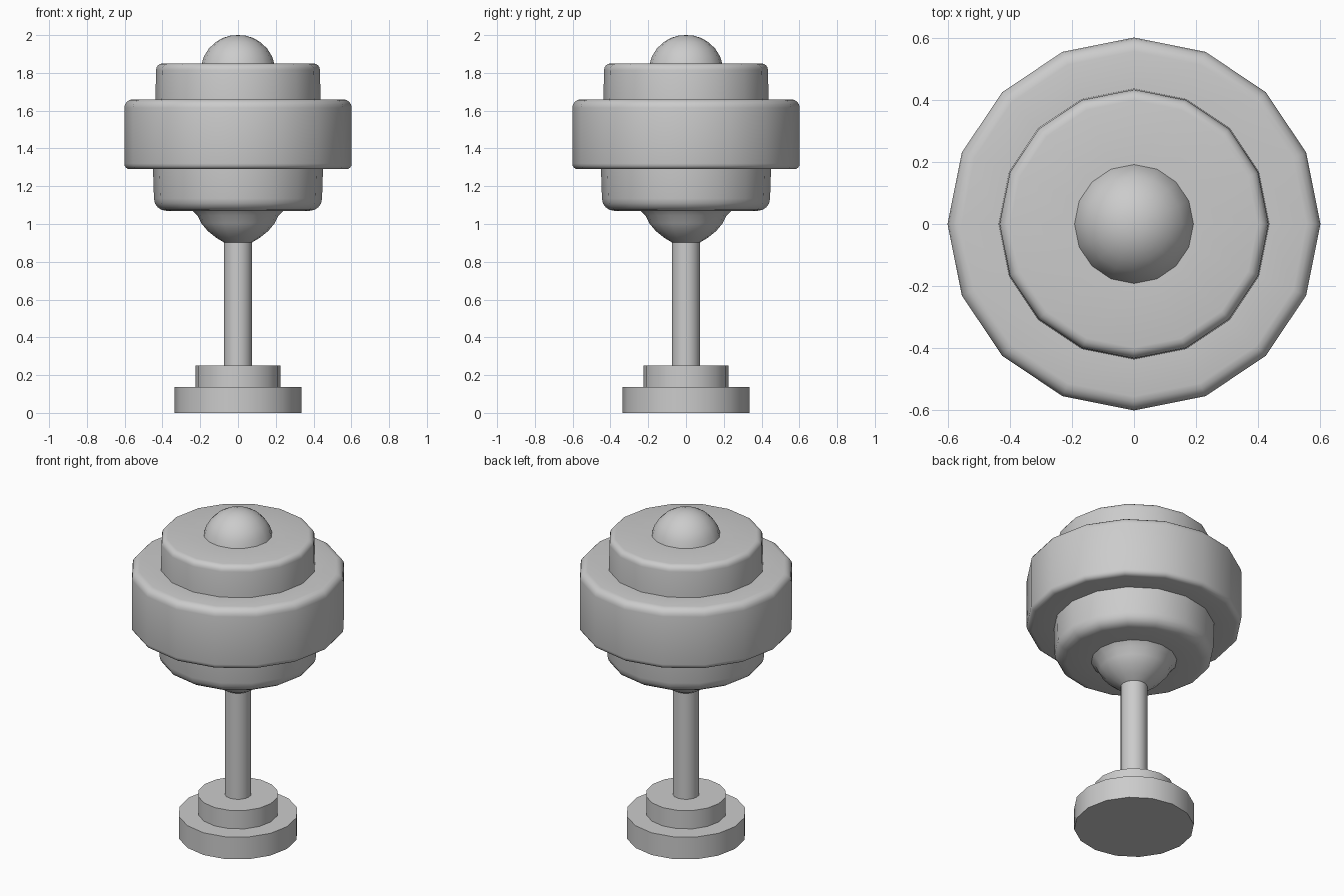
import bpy, math

if "Cube" in bpy.data.objects:
    bpy.data.objects.remove(bpy.data.objects["Cube"])

SIDES = 16


def lathe(name, profile):
    """Spin (radius, height) points, bottom to top, around z."""
    verts, faces, rings = [], [], []
    for r, z in profile:
        start = len(verts)
        if r == 0:
            verts.append((0, 0, z))
            rings.append([start] * SIDES)
        else:
            for i in range(SIDES):
                a = 2 * math.pi * i / SIDES
                verts.append((r * math.cos(a), r * math.sin(a), z))
            rings.append(list(range(start, start + SIDES)))
    for lo, hi in zip(rings, rings[1:]):
        for i in range(SIDES):
            j = (i + 1) % SIDES
            quad = [lo[i], lo[j], hi[j], hi[i]]
            faces.append(list(dict.fromkeys(quad)))
    mesh = bpy.data.meshes.new(name)
    mesh.from_pydata(verts, [], faces)
    obj = bpy.data.objects.new(name, mesh)
    bpy.context.collection.objects.link(obj)
    bpy.ops.object.select_all(action='DESELECT')
    obj.select_set(True)
    bpy.context.view_layer.objects.active = obj
    bpy.ops.object.shade_smooth_by_angle(angle=math.radians(35))
    return obj


def corner(r, z, size, top, steps=4):
    """Rounded outer corner of a tier, listed bottom to top."""
    points = []
    for i in range(steps + 1):
        a = math.pi / 2 * i / steps
        if not top:
            a -= math.pi / 2
        zc = z - size if top else z + size
        points.append((r - size + size * math.cos(a), zc + size * math.sin(a)))
    return points


# Stepped foot
lathe("base", [(0, 0), (0.335, 0), (0.335, 0.137), (0.225, 0.137),
               (0.225, 0.25), (0.075, 0.25)])

# Slim post
lathe("stem", [(0.075, 0.25), (0.075, 0.905)])

# Flared collar under the head
lathe("collar", [(0.075, 0.903), (0.115, 0.927), (0.16, 0.963),
                 (0.195, 1.005), (0.215, 1.045), (0.24, 1.07)])

# Three rounded tiers of the head
lathe("lower_tier", [(0.24, 1.07)] + corner(0.445, 1.07, 0.065, False)
      + [(0.45, 1.29)])
lathe("middle_tier", [(0.45, 1.29)] + corner(0.602, 1.29, 0.03, False)
      + corner(0.602, 1.66, 0.045, True) + [(0.437, 1.66)])
lathe("upper_tier", [(0.437, 1.66)] + corner(0.434, 1.85, 0.035, True)
      + [(0.19, 1.85)])

# Domed knob on top
lathe("top_dome", [(0.192, 1.85), (0.18, 1.888), (0.155, 1.928),
                   (0.12, 1.962), (0.08, 1.985), (0.04, 1.997), (0, 2.0)])
